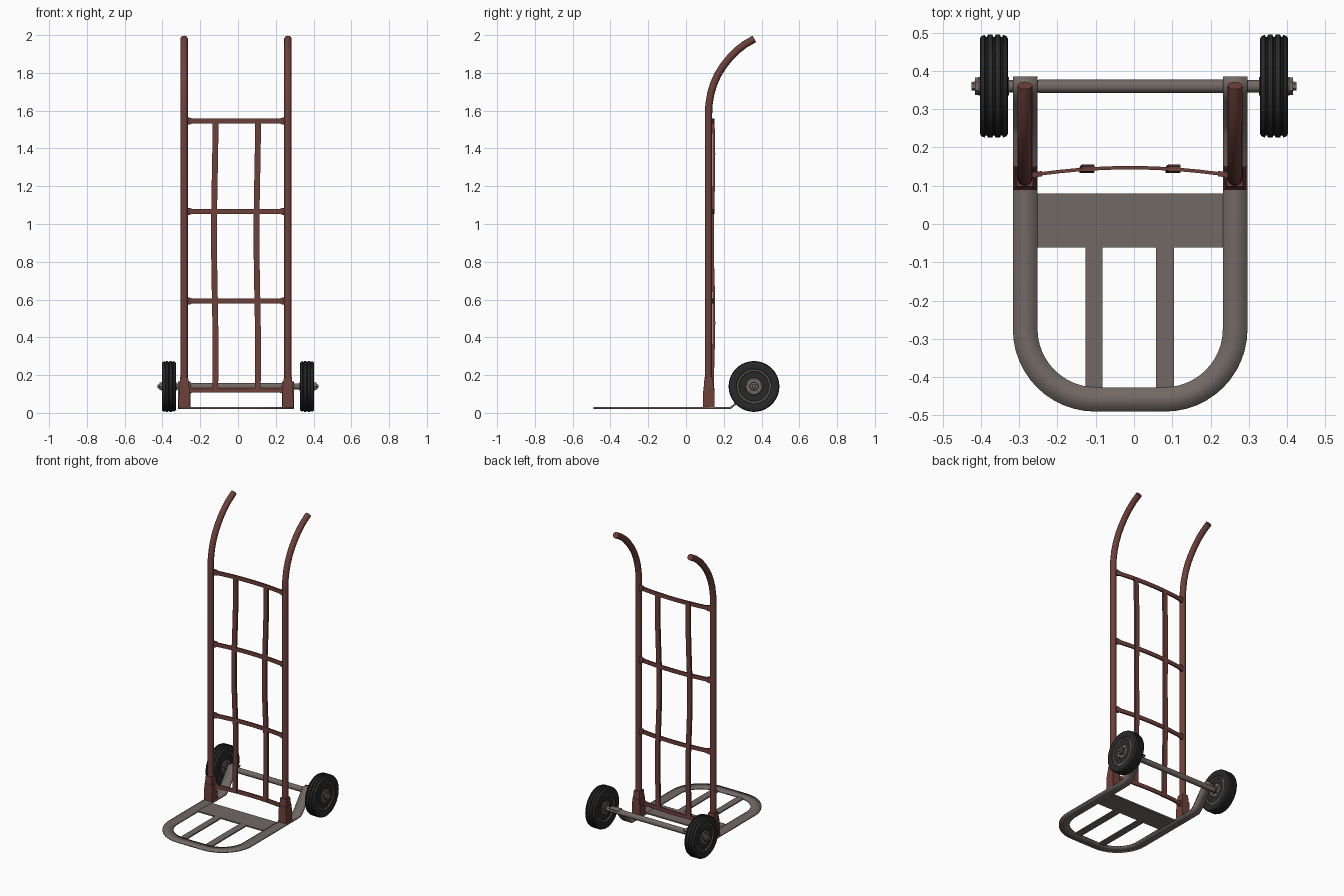
import bpy, bmesh, math
from mathutils import Vector

if "Cube" in bpy.data.objects:
    bpy.data.objects.remove(bpy.data.objects["Cube"])

CX = -0.01                      # centre line of the frame
POSTS = (-0.285, 0.264)
AXLE_Y, AXLE_Z = 0.36, 0.14


def material(name, rgb):
    m = bpy.data.materials.new(name)
    m.diffuse_color = (*rgb, 1)
    m.use_nodes = True
    m.node_tree.nodes["Principled BSDF"].inputs["Base Color"].default_value = m.diffuse_color
    return m


RED = material("rusty red paint", (0.155, 0.052, 0.043))
STEEL = material("worn grey steel", (0.17, 0.14, 0.127))
RUBBER = material("black rubber", (0.022, 0.022, 0.022))
DARK = material("dark steel", (0.075, 0.066, 0.06))


def make(name, verts, faces, mat, smooth=True):
    me = bpy.data.meshes.new(name)
    me.from_pydata([tuple(v) for v in verts], [], faces)
    bm = bmesh.new()
    bm.from_mesh(me)
    bmesh.ops.recalc_face_normals(bm, faces=bm.faces)
    bm.to_mesh(me)
    bm.free()
    ob = bpy.data.objects.new(name, me)
    bpy.context.collection.objects.link(ob)
    me.materials.append(mat)
    if smooth:
        bpy.context.view_layer.objects.active = ob
        ob.select_set(True)
        bpy.ops.object.shade_smooth_by_angle(angle=math.radians(35))
        ob.select_set(False)
    return ob


def loft(name, rings, mat, smooth=True):
    """Skin a list of equal rings and cap both ends."""
    n = len(rings[0])
    verts = [v for r in rings for v in r]
    faces = [(i * n + j, i * n + (j + 1) % n, (i + 1) * n + (j + 1) % n, (i + 1) * n + j)
             for i in range(len(rings) - 1) for j in range(n)]
    faces += [tuple(range(n)), tuple(range(len(verts) - n, len(verts)))]
    return make(name, verts, faces, mat, smooth)


def lathe(name, profile, mat, seg=40, y=AXLE_Y, z=AXLE_Z):
    """Spin (x, radius) pairs about the axle line."""
    rings = [[(x, y + r * math.cos(2 * math.pi * k / seg), z + r * math.sin(2 * math.pi * k / seg))
              for k in range(seg)] for x, r in profile]
    return loft(name, rings, mat)


def box(name, lo, hi, mat, inset=0.0):
    (x0, y0, z0), (x1, y1, z1) = lo, hi
    ring = lambda z, i: [(x0 + i, y0 + i, z), (x1 - i, y0 + i, z), (x1 - i, y1 - i, z), (x0 + i, y1 - i, z)]
    return loft(name, [ring(z0, 0), ring(z1, inset)], mat, False)


def sweep(name, path, w, h, mat, side, seg=0):
    """Sweep a rectangle (or ellipse when seg is set) along a path."""
    pts = [Vector(p) for p in path]
    side = Vector(side)
    rings = []
    for i, p in enumerate(pts):
        t = (pts[min(i + 1, len(pts) - 1)] - pts[max(i - 1, 0)]).normalized()
        up = t.cross(side).normalized()
        if seg:
            ang = [2 * math.pi * k / seg for k in range(seg)]
            sec = [(math.cos(a), math.sin(a)) for a in ang]
        else:
            sec = [(-1, -1), (1, -1), (1, 1), (-1, 1)]
        rings.append([p + side * a * w / 2 + up * b * h / 2 for a, b in sec])
    return loft(name, rings, mat)


# ---- toe plate: rounded U frame whose rear arms bend up to the axle
rear = [(0.385, 0.160), (0.35, 0.158), (0.325, 0.128), (0.26, 0.046), (0.235, 0.026), (0.1, 0.026)]
arm = [((-0.3065, y, z), (-0.242, y, z)) for y, z in rear]
corner = []
for k in range(13):
    a = math.pi / 2 * k / 12
    corner.append(((-0.0915 - 0.215 * math.cos(a), -0.275 - 0.215 * math.sin(a), 0.026),
                   (-0.087 - 0.155 * math.cos(a), -0.275 - 0.152 * math.sin(a), 0.026)))
half = arm + corner
flip = lambda p: (-p[0], p[1], p[2])
pairs = half + [(flip(o), flip(i)) for o, i in reversed(half)]
verts = [(p[0] + CX, p[1], p[2]) for pr in pairs for p in pr]
faces = [(2 * i, 2 * i + 1, 2 * i + 3, 2 * i + 2) for i in range(len(pairs) - 1)]
frame = make("toe_plate_frame", verts, faces, STEEL)
sol = frame.modifiers.new("thickness", 'SOLIDIFY')
sol.thickness, sol.offset = 0.01, 0

box("toe_plate_cross", (-0.255, -0.062, 0.0215), (0.235, 0.08, 0.0305), STEEL)
for x0, x1 in ((-0.127, -0.082), (0.058, 0.105)):
    box("toe_plate_slat", (x0, -0.435, 0.022), (x1, -0.055, 0.03), STEEL)

# ---- upright tubes with curved handles, and their foot sockets
bend = [(0.119, 0.03), (0.119, 0.6), (0.119, 1.2), (0.119, 1.58), (0.122, 1.635), (0.131, 1.69),
        (0.146, 1.74), (0.168, 1.79), (0.196, 1.835), (0.23, 1.878), (0.268, 1.917),
        (0.31, 1.95), (0.362, 1.98)]
for x in POSTS:
    sweep("upright_handle", [(x, y, z) for y, z in bend], 0.039, 0.039, RED, (1, 0, 0), 16)
    box("foot_socket", (x - 0.03, 0.089, 0.03), (x + 0.03, 0.152, 0.14), RED, 0.003)
    box("socket_collar", (x - 0.025, 0.094, 0.14), (x + 0.025, 0.146, 0.19), RED, 0.004)


# ---- bowed cross bars with flared ends
def bow(x):
    return 0.147 - 0.022 * ((x - CX) / 0.275) ** 2


for z in (1.545, 1.067, 0.592, 0.12):
    xs = [POSTS[0] + (POSTS[1] - POSTS[0]) * k / 12 for k in range(13)]
    sweep("cross_bar", [(x, bow(x), z) for x in xs], 0.026, 0.009, RED, (0, 0, 1))
    for x, s in ((POSTS[0], 1), (POSTS[1], -1)):
        ring = lambda d, h: [(x + s * d, bow(x + s * d) + a * 0.007, z + b * h)
                             for a, b in ((-1, -1), (1, -1), (1, 1), (-1, 1))]
        loft("bar_end_plate", [ring(0.012, 0.02), ring(0.03, 0.018), ring(0.045, 0.012)], RED, False)

# ---- slightly wavy vertical straps
for x in (-0.123, 0.102):
    path = []
    for k in range(17):
        z = 0.11 + 1.445 * k / 16
        path.append((x + 0.004 * math.sin(z * 5), 0.144 + 0.004 * math.sin(z * 7.5 - 2.2), z))
    sweep("vertical_strap", path, 0.031, 0.014, RED, (1, 0, 0))

# ---- axle
lathe("axle", [(-0.415, 0.012), (-0.33, 0.012), (-0.33, 0.016), (-0.25, 0.016), (-0.25, 0.018),
               (0.235, 0.018), (0.235, 0.016), (0.33, 0.016), (0.33, 0.012), (0.415, 0.012)], STEEL, 16)

# ---- wheels: ribbed tyre, dished hub, washer, nut and bolts
for s in (-1, 1):
    c = 0.366 * s
    tyre = [(-0.026, 0.086), (-0.034, 0.092), (-0.037, 0.105), (-0.037, 0.122), (-0.034, 0.13)]
    for g in (-0.02, 0.0, 0.02):
        tyre += [(g - 0.004, 0.1345), (g - 0.002, 0.129), (g + 0.002, 0.129), (g + 0.004, 0.1345)]
    tyre += [(0.034, 0.13), (0.037, 0.122), (0.037, 0.105), (0.034, 0.092), (0.026, 0.086)]
    lathe("tyre", [(c + x, r) for x, r in tyre], RUBBER, 40)
    hub = [(0.031, 0.03), (0.031, 0.042), (0.022, 0.05), (0.022, 0.076), (0.031, 0.082), (0.031, 0.091)]
    lathe("hub", [(c - x, r) for x, r in hub] + [(c + x, r) for x, r in reversed(hub)], STEEL, 40)
    lathe("hub_collar", [(c - 0.04, 0.024), (c + 0.04, 0.024)], DARK, 20)
    lathe("axle_nut", [(s * 0.4, 0.023), (s * 0.416, 0.023), (s * 0.416, 0.012), (s * 0.425, 0.011)], STEEL, 6)
    for k in range(5):
        a = 2 * math.pi * k / 5 + math.pi / 2
        lathe("hub_bolt", [(c - 0.035, 0.005), (c + 0.035, 0.005)], DARK, 6,
              AXLE_Y + 0.035 * math.cos(a), AXLE_Z + 0.035 * math.sin(a))
